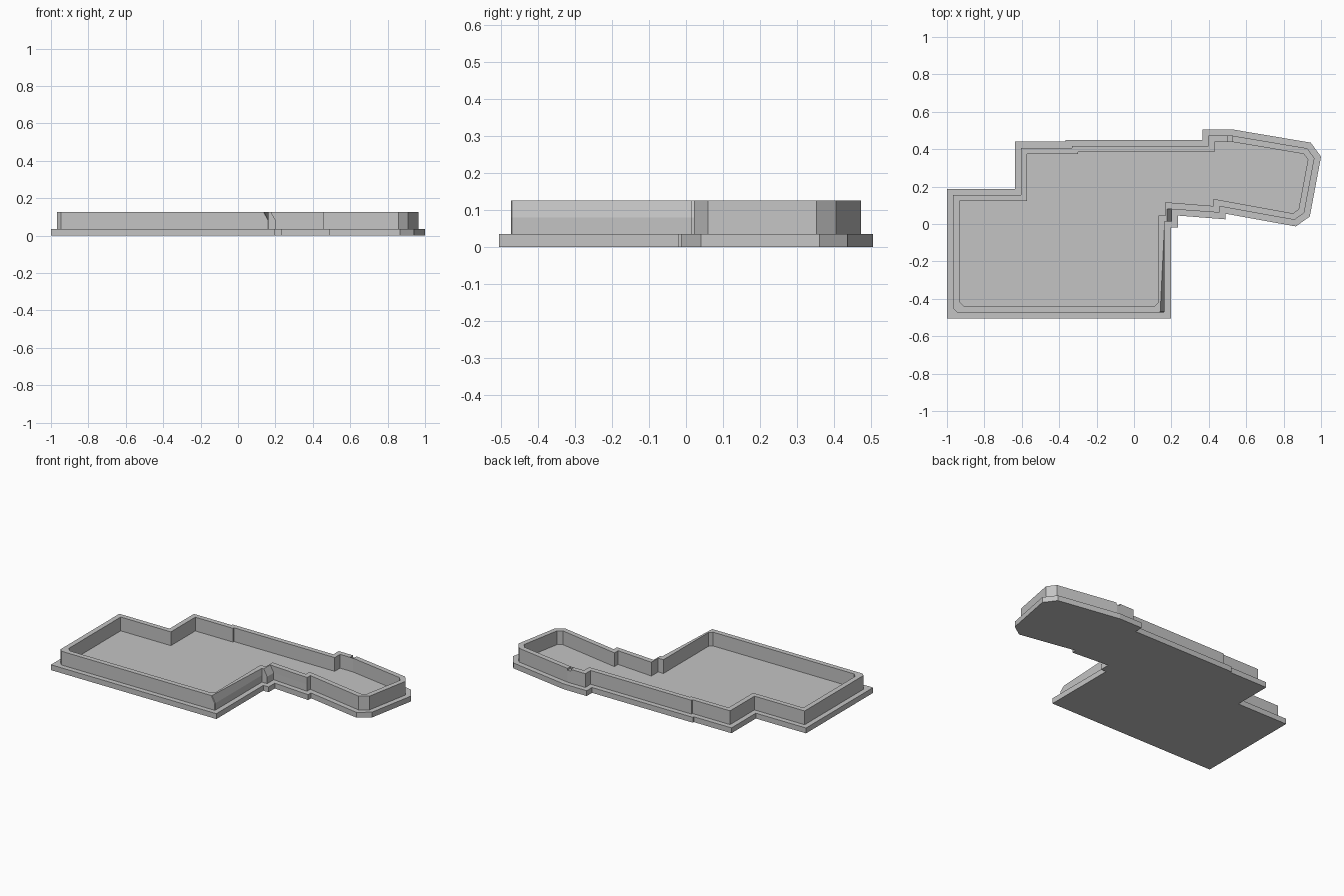
import bpy
import bmesh
from mathutils import Vector
from mathutils.geometry import intersect_line_line_2d

cube = bpy.data.objects.get("Cube")
if cube:
    bpy.data.objects.remove(cube, do_unlink=True)

# One plain grey for the whole tray
grey = bpy.data.materials.new("plain grey")
grey.use_nodes = True
grey.diffuse_color = (0.55, 0.55, 0.55, 1)
grey.node_tree.nodes["Principled BSDF"].inputs["Base Color"].default_value = grey.diffuse_color

PLATE_TOP, SLOPE_START, WALL_TOP = 0.035, 0.08, 0.125
MARGIN = 0.033

# Plan outline, counter-clockwise from the front right corner of the model
outline = [Vector(p) for p in (
    (-1, -.505), (.197, -.505), (.197, -.02), (.235, -.02), (.235, .045),
    (.49, .025), (.49, .055), (.865, -.013), (.94, .04), (1, .36),
    (.945, .435), (.53, .505), (.365, .505), (.365, .45), (-.365, .45),
    (-.365, .44), (-.637, .44), (-.637, .188), (-1, .188))]


def inset(points, distance):
    """Move every edge inwards and return the new corners."""
    corners = []
    for i, p in enumerate(points):
        before = (p - points[i - 1]).normalized()
        after = (points[(i + 1) % len(points)] - p).normalized()
        a = p + Vector((-before.y, before.x)) * distance
        b = p + Vector((-after.y, after.x)) * distance
        # Mitre join: intersect the two shifted edges
        cross = before.x * after.y - before.y * after.x
        gap = b - a
        t = (gap.x * after.y - gap.y * after.x) / cross
        corners.append(a + before * t)
    return corners


def clip_corners(points, sizes):
    """Replace the chosen corners with short chamfers."""
    result = []
    for i, p in enumerate(points):
        if i in sizes:
            ahead = points[(i + 1) % len(points)]
            for target in (points[i - 1], ahead):
                result.append(p + (target - p).normalized() * sizes[i])
        else:
            result.append(p.copy())
    return result


def finish(bm, name):
    bmesh.ops.recalc_face_normals(bm, faces=bm.faces)
    mesh = bpy.data.meshes.new(name)
    bm.to_mesh(mesh)
    bm.free()
    mesh.materials.append(grey)
    obj = bpy.data.objects.new(name, mesh)
    bpy.context.collection.objects.link(obj)
    return obj


def ring(bm, points, z):
    return [bm.verts.new((p.x, p.y, z)) for p in points]


def bridge(bm, lower, upper):
    for i in range(len(lower)):
        j = (i + 1) % len(lower)
        bm.faces.new((lower[i], lower[j], upper[j], upper[i]))


# Base plate
bm = bmesh.new()
bottom, top = ring(bm, outline, 0), ring(bm, outline, PLATE_TOP)
bridge(bm, bottom, top)
bm.faces.new(bottom[::-1])
bm.faces.new(top)
finish(bm, "base_plate")

# Raised rim, with its inside corner leaning inwards near the top
outer = inset(outline, MARGIN)
inner = inset(outline, MARGIN * 2)
leaning = [p.copy() for p in outer]
for corner, shift in ((1, .024), (3, .025), (4, .025)):
    leaning[corner].x -= shift
outer_clip, inner_clip = {0: .02, 1: .003}, {0: .025, 1: .02}
outer = clip_corners(outer, outer_clip)
leaning = clip_corners(leaning, outer_clip)
inner = clip_corners(inner, inner_clip)

bm = bmesh.new()
rings = [ring(bm, points, z) for points, z in (
    (outer, PLATE_TOP), (outer, SLOPE_START), (leaning, WALL_TOP),
    (inner, WALL_TOP), (inner, PLATE_TOP))]
for i, lower in enumerate(rings):
    bridge(bm, lower, rings[(i + 1) % len(rings)])
rim = finish(bm, "rim_wall")

# Small notch across the back of the rim
bm = bmesh.new()
bmesh.ops.create_cube(bm, size=1)
notch = finish(bm, "notch_cutter")
notch.scale = (.025, .05, .024)
notch.location = (.515, .465, WALL_TOP)
notch.hide_render = True
cut = rim.modifiers.new("notch", "BOOLEAN")
cut.operation = "DIFFERENCE"
cut.object = notch
bpy.context.view_layer.objects.active = rim
bpy.ops.object.modifier_apply(modifier=cut.name)
bpy.data.objects.remove(notch, do_unlink=True)
